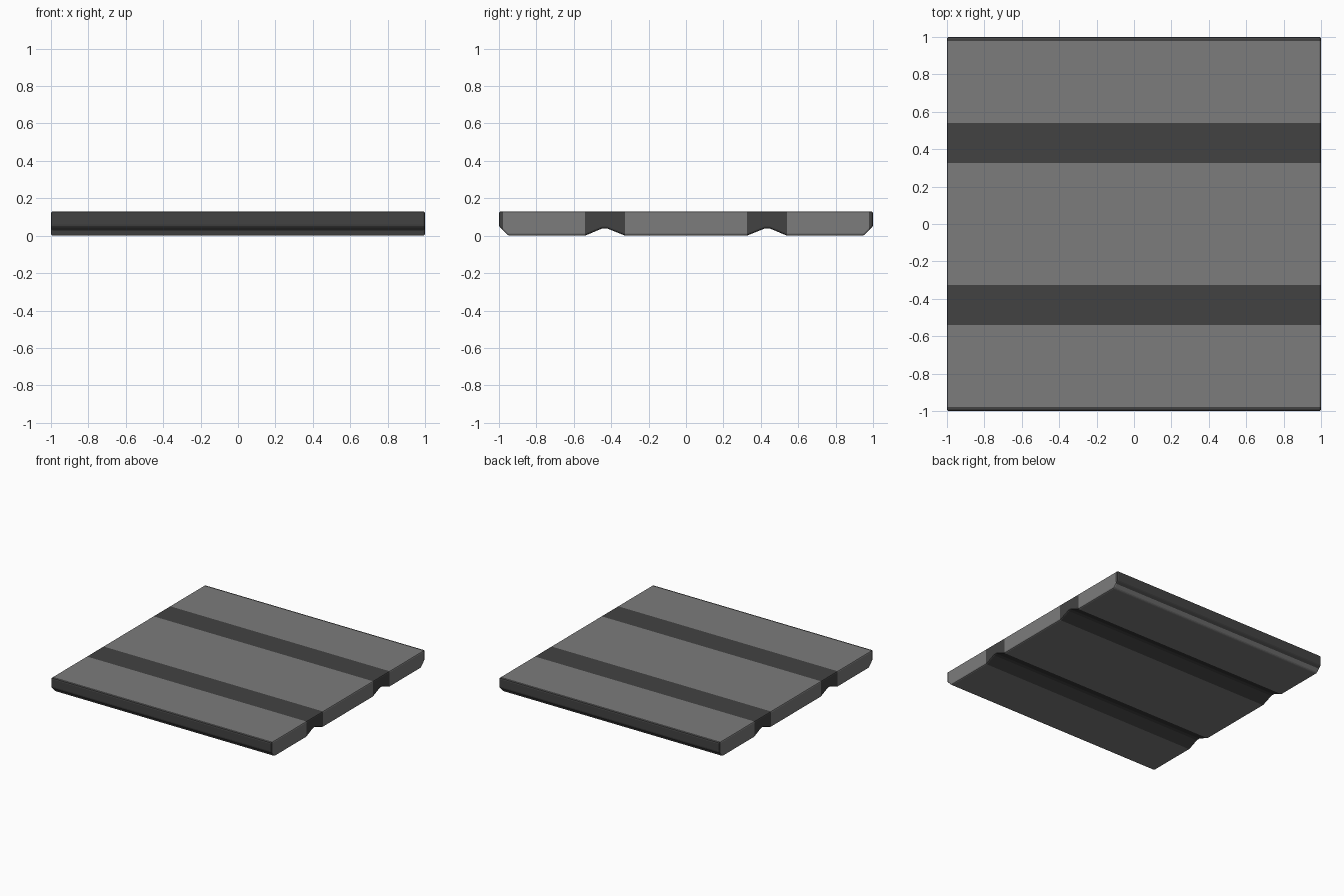
import bpy, bmesh

if "Cube" in bpy.data.objects:
    bpy.data.objects.remove(bpy.data.objects["Cube"])

TOP = 0.13
HALF = 1.0


def material(name, value):
    m = bpy.data.materials.new(name)
    m.diffuse_color = (value, value, value, 1)
    m.use_nodes = True
    m.node_tree.nodes["Principled BSDF"].inputs["Base Color"].default_value = m.diffuse_color
    return m


# Underside profile from the centre to the rear end: (y, z)
half = [(0.325, 0.0), (0.42, 0.038), (0.45, 0.038), (0.54, 0.0),
        (0.95, 0.0), (0.978, 0.028), (1.0, 0.05)]
profile = [(-y, z) for y, z in reversed(half)] + half


def is_dark(y):
    # Two cross bands and the thin end strips
    return 0.325 < abs(y) < 0.54 or abs(y) > 0.978


# Slab: one watertight extrusion along x, split at the band borders
bm = bmesh.new()
columns = []
for y, z in profile:
    columns.append([bm.verts.new(p) for p in (
        (-HALF, y, z), (HALF, y, z), (HALF, y, TOP), (-HALF, y, TOP))])
for a, b in zip(columns, columns[1:]):
    dark = is_dark((a[0].co.y + b[0].co.y) / 2)
    for i in range(4):
        j = (i + 1) % 4
        face = bm.faces.new((a[i], a[j], b[j], b[i]))
        face.material_index = int(dark)
for end in (columns[0], columns[-1]):
    bm.faces.new(end).material_index = 1
bmesh.ops.recalc_face_normals(bm, faces=bm.faces)

mesh = bpy.data.meshes.new("grooved_slab")
bm.to_mesh(mesh)
bm.free()
mesh.materials.append(material("mid_grey", 0.2))
mesh.materials.append(material("dark_grey", 0.055))
slab = bpy.data.objects.new("grooved_slab", mesh)
bpy.context.collection.objects.link(slab)

# Small edge rounding on the outer edges only
bevel = slab.modifiers.new("edge_rounding", 'BEVEL')
bevel.width = 0.01
bevel.segments = 2
bevel.limit_method = 'ANGLE'
bevel.angle_limit = 0.6
